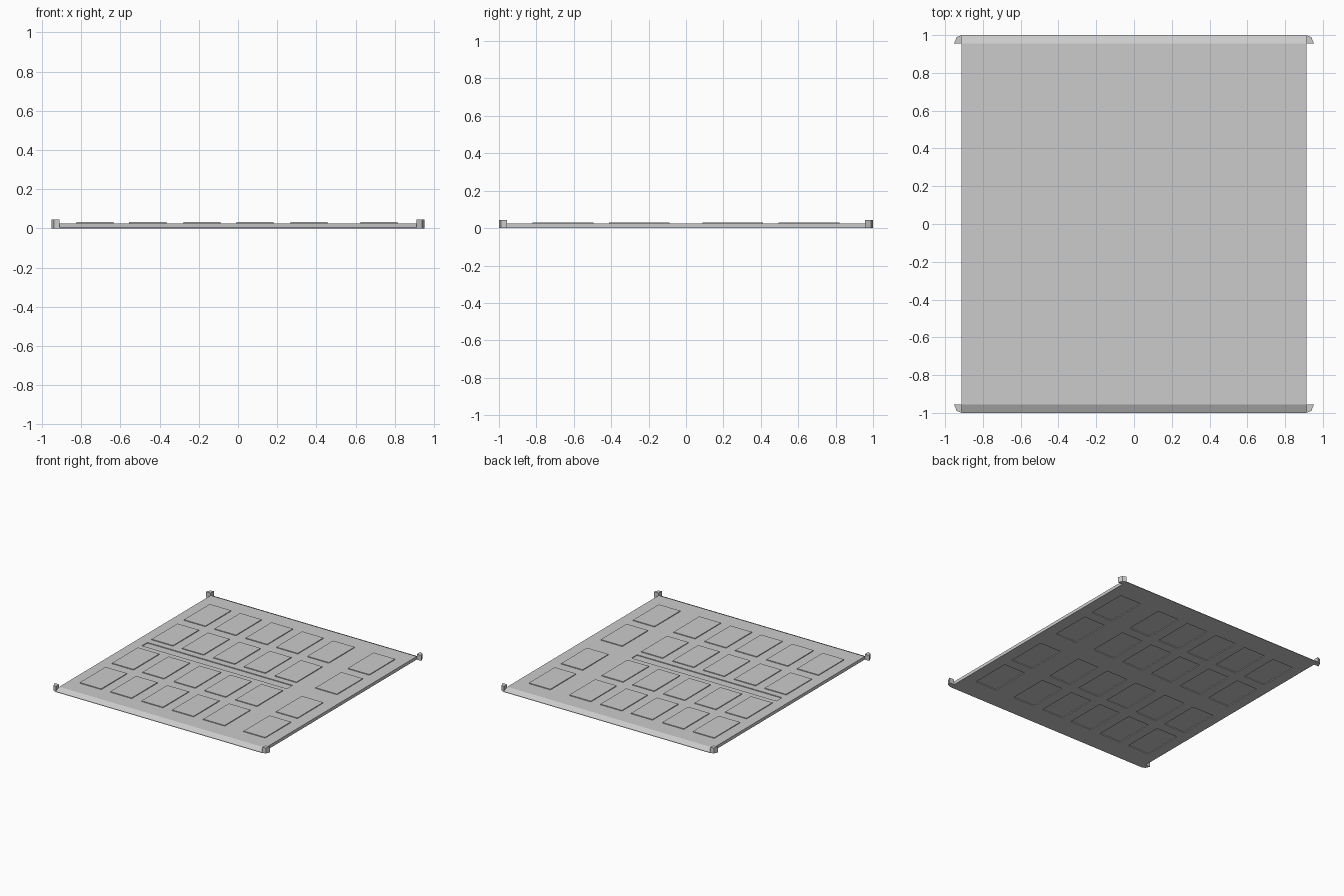
import bpy
import bmesh

cube = bpy.data.objects.get("Cube")
if cube:
    bpy.data.objects.remove(cube)

GREY = (0.6, 0.6, 0.6, 1)
grey = bpy.data.materials.new("plain grey")
grey.use_nodes = True
grey.diffuse_color = GREY
grey.node_tree.nodes["Principled BSDF"].inputs["Base Color"].default_value = GREY

TOP = 0.025       # panel top
STEP = 0.006      # height of pressed details
HALF_X = 0.912
columns = [-0.73, -0.46, -0.184, 0.087, 0.362, 0.72]
rows = [-0.658, -0.25, 0.25, 0.658]
TILE_X, TILE_Y = 0.095, 0.163


def finish(name, bm):
    bmesh.ops.recalc_face_normals(bm, faces=bm.faces)
    mesh = bpy.data.meshes.new(name)
    bm.to_mesh(mesh)
    bm.free()
    mesh.materials.append(grey)
    obj = bpy.data.objects.new(name, mesh)
    bpy.context.collection.objects.link(obj)
    return obj


def prism(bm, points, offset):
    """Extrude a closed outline of 3D points along an offset."""
    face = bm.faces.new([bm.verts.new(p) for p in points])
    new = bmesh.ops.extrude_face_region(bm, geom=[face])["geom"]
    verts = [v for v in new if isinstance(v, bmesh.types.BMVert)]
    bmesh.ops.translate(bm, verts=verts, vec=offset)


def box(bm, x0, x1, y0, y1, z0, z1):
    prism(bm, [(x0, y0, z0), (x1, y0, z0), (x1, y1, z0), (x0, y1, z0)],
          (0, 0, z1 - z0))


def tile_boxes(bm, z0, z1):
    for x in columns:
        for y in rows:
            box(bm, x - TILE_X, x + TILE_X, y - TILE_Y, y + TILE_Y, z0, z1)


# Panel with sloping front and back edges
bm = bmesh.new()
half = [(1, 0), (1, 0.004), (0.956, TOP)]
profile = half + [(-y, z) for y, z in reversed(half)]
prism(bm, [(-HALF_X, y, z) for y, z in profile], (2 * HALF_X, 0, 0))
panel = finish("panel", bm)

# Shallow hollows under the tiles and a long groove on top
bm = bmesh.new()
tile_boxes(bm, -0.01, STEP)
box(bm, -0.825, 0.457, -0.035, 0.035, TOP - STEP, TOP + 0.02)
cutter = finish("recess_cutter", bm)
cutter.hide_render = True
cutter.hide_viewport = True
cutter.display_type = 'WIRE'
cut = panel.modifiers.new("recesses", 'BOOLEAN')
cut.operation = 'DIFFERENCE'
cut.solver = 'EXACT'
cut.object = cutter

# Raised rectangular tiles
bm = bmesh.new()
tile_boxes(bm, TOP - 0.01, TOP + STEP)
finish("raised_tiles", bm)

# Chamfered blocks on the four corners
outline = [(HALF_X, 0.956), (0.953, 0.956), (0.939, 0.989), (HALF_X, 1)]
for side, sx in (("left", 1), ("right", -1)):
    for end, sy in (("front", -1), ("back", 1)):
        bm = bmesh.new()
        prism(bm, [(sx * x, sy * y, 0) for x, y in outline], (0, 0, 0.044))
        finish(f"{end}_{side}_corner_block", bm)
